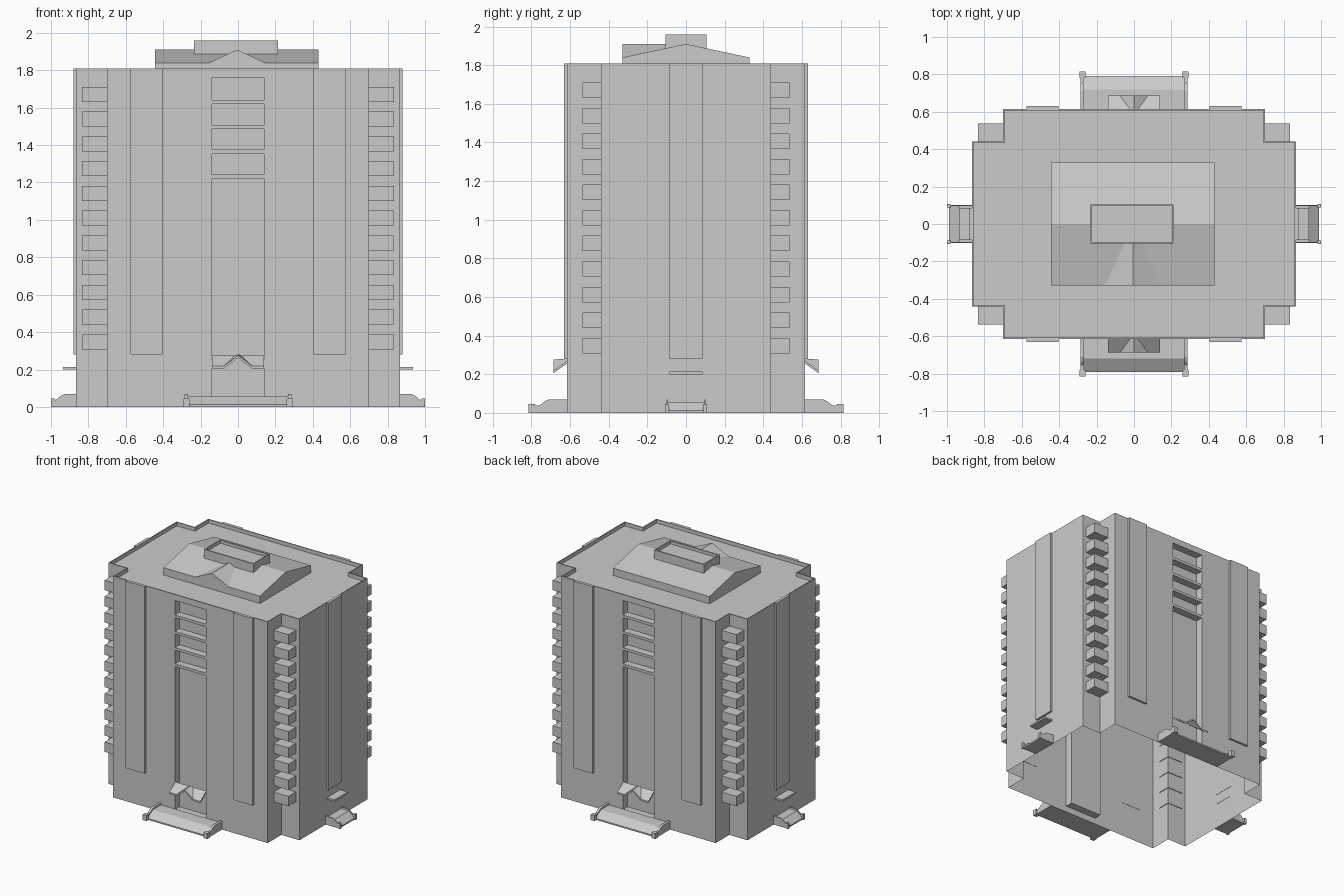
import bpy, bmesh
from math import radians
from mathutils import Matrix

if "Cube" in bpy.data.objects:
    bpy.data.objects.remove(bpy.data.objects["Cube"])


def make(name, verts, faces, turn=0, fix=True):
    """Mesh object from points and faces, turned about z by whole degrees."""
    bm = bmesh.new()
    vs = [bm.verts.new(v) for v in verts]
    for f in faces:
        bm.faces.new([vs[i] for i in f])
    bmesh.ops.remove_doubles(bm, verts=bm.verts, dist=1e-5)
    if fix:
        bmesh.ops.recalc_face_normals(bm, faces=bm.faces)
    bm.transform(Matrix.Rotation(radians(turn), 4, 'Z'))
    me = bpy.data.meshes.new(name)
    bm.to_mesh(me)
    bm.free()
    ob = bpy.data.objects.new(name, me)
    bpy.context.collection.objects.link(ob)
    return ob


def box(name, x0, x1, y0, y1, z0, z1, turn=0):
    v = [(x, y, z) for z in (z0, z1) for x, y in ((x0, y0), (x1, y0), (x1, y1), (x0, y1))]
    f = [(3, 2, 1, 0), (4, 5, 6, 7)] + [(i, (i + 1) % 4, (i + 1) % 4 + 4, i + 4) for i in range(4)]
    return make(name, v, f, turn)


def prism(name, profile, x0, x1, turn=0):
    """Extrude a (y, z) profile along x."""
    n = len(profile)
    v = [(x, y, z) for x in (x0, x1) for y, z in profile]
    f = [tuple(range(n)), tuple(range(n, 2 * n))]
    f += [(i, (i + 1) % n, (i + 1) % n + n, i + n) for i in range(n)]
    return make(name, v, f, turn)


X, Y, NX, NY, TOP, ROOF = 0.865, 0.615, 0.70, 0.44, 1.81, 1.78
RW, RD, RB, RT = 0.14, 0.06, 0.05, 1.76      # recess half width, depth, bottom, top


def outline(d, z):
    q = [(X - d, NY - d), (NX - d, NY - d), (NX - d, Y - d)]
    p = q + [(-x, y) for x, y in q[::-1]]
    p += [(-x, -y) for x, y in p]
    return [(x, y, z) for x, y in p]


# Tower shell: open underneath, notched corners, low parapet, sunken roof
verts = outline(0, 0) + outline(0, TOP) + outline(0.008, TOP) + outline(0.008, ROOF)
faces = [tuple(range(36, 48))]
for ring in range(3):
    for i in range(12):
        if ring == 0 and i in (2, 8):        # front and back walls built below
            continue
        j = (i + 1) % 12
        a = ring * 12
        faces.append((a + i, a + j, a + 12 + j, a + 12 + i))


def wall_quad(a, b, c, d):
    n = len(verts)
    verts.extend((a, b, c, d))
    faces.append((n, n + 1, n + 2, n + 3))


def recess_wall(s):
    """Long wall with a tall central recess; s = -1 front, +1 back."""
    y, yi = s * Y, s * (Y - RD)

    def flat(x0, x1, z0, z1, yy):
        wall_quad((s * x1, yy, z0), (s * x0, yy, z0), (s * x0, yy, z1), (s * x1, yy, z1))
    flat(-NX, -RW, 0, TOP, y)
    flat(RW, NX, 0, TOP, y)
    flat(-RW, RW, 0, RB, y)
    flat(-RW, RW, RT, TOP, y)
    flat(-RW, RW, RB, RT, yi)
    c = [(-RW, RB), (RW, RB), (RW, RT), (-RW, RT)]
    for (xa, za), (xb, zb) in zip(c, c[1:] + c[:1]):
        wall_quad((s * xa, y, za), (s * xb, y, zb), (s * xb, yi, zb), (s * xa, yi, za))


recess_wall(-1)
recess_wall(1)
make("tower_shell", verts, faces)

# Corner balconies, eleven per corner
for sx in (-1, 1):
    for sy in (-1, 1):
        for k in range(11):
            z = 0.308 + k * 0.1323
            xs = sorted((sx * (NX - 0.005), sx * 0.833))
            ys = sorted((sy * (NY - 0.005), sy * 0.537))
            box("corner_balcony", *xs, *ys, z, z + 0.08)


def entrance(half, wall, flat_end, end, turn):
    """Landing, ramp and cheek walls facing -y before turning."""
    w = 0.02 if half < 0.2 else 0.034
    lip = end - w
    prism("entrance_ramp", [(-wall, 0), (-wall, 0.055), (-flat_end, 0.055),
                            (-lip - 0.01, 0.012), (-lip - 0.01, 0)],
          -half + 0.01, half - 0.01, turn)
    cheek = [(-wall, 0), (-wall, 0.07), (-flat_end + 0.01, 0.07),
             (-flat_end - 0.015, 0.058), (-flat_end - 0.035, 0.04), (-lip, 0.037), (-lip, 0)]
    for s in (-1, 1):
        a, b = sorted((s * (half - w + 0.008), s * (half - 0.006)))
        prism("entrance_cheek", cheek, a, b, turn)
        a, b = sorted((s * (half - w), s * half))
        box("entrance_post", a, b, -end, -lip, 0, 0.045, turn)


# Long faces: pilasters, recess ledges, gabled canopy, wide entrance
for turn in (0, 180):
    for x in (-0.575, 0.403):
        box("long_side_pilaster", x, x + 0.172, -0.632, -Y + 0.002, 0.28, TOP, turn)
    for z in (1.62, 1.486, 1.353, 1.22):
        box("recess_ledge", -RW, RW, -Y, -Y + RD, z, z + 0.022, turn)
    front = [(-0.14, 0.205), (-0.075, 0.205), (0, 0.262), (0.075, 0.205), (0.14, 0.205)]
    back = [(-0.14, 0.26), (-0.018, 0.26), (0, 0.268), (0.018, 0.26), (0.14, 0.26)]
    cv = [(x, y, z + h) for h in (0, 0.014)
          for y, row in ((-0.687, front), (-Y + 0.005, back)) for x, z in row]
    cf = [(a + i, a + i + 1, a + i + 6, a + i + 5) for a in (0, 10) for i in range(4)]
    rim = [0, 1, 2, 3, 4, 9, 8, 7, 6, 5]
    cf += [(p, q, q + 10, p + 10) for p, q in zip(rim, rim[1:] + rim[:1])]
    make("gabled_canopy", cv, cf, turn)
    entrance(0.292, Y, 0.72, 0.815, turn)

# Short faces: pilaster, flat canopy, narrow entrance
for turn in (90, 270):
    box("short_side_pilaster", -0.085, 0.085, -0.88, -X + 0.002, 0.28, TOP, turn)
    box("flat_canopy", -0.085, 0.085, -0.935, -X + 0.002, 0.20, 0.214, turn)
    entrance(0.108, X, 0.935, 1.0, turn)

# Penthouse: gable roof with ridge along x, plus a front cross gable
x0, x1, yr, eave, ridge = -0.443, 0.43, 0.33, 1.84, 1.91
prism("penthouse_roof", [(-yr, ROOF), (-yr, eave), (0, ridge), (yr, eave), (yr, ROOF)], x0, x1)
make("front_cross_gable",
     [(-0.155, -yr, eave), (0.145, -yr, eave), (-0.005, -yr, ridge), (-0.005, 0, ridge)],
     [(0, 1, 2), (0, 2, 3), (1, 3, 2), (0, 3, 1)])

# Plant box on the ridge with a thin rim and sunken top
tv = []
for d, z in ((0, 1.87), (0, 1.96), (0.01, 1.96), (0.01, 1.935)):
    tv += [(-0.235 + d, -0.105 + d, z), (0.215 - d, -0.105 + d, z),
           (0.215 - d, 0.105 - d, z), (-0.235 + d, 0.105 - d, z)]
tf = [(3, 2, 1, 0), (12, 13, 14, 15)]
tf += [(r + i, r + (i + 1) % 4, r + 4 + (i + 1) % 4, r + 4 + i) for r in (0, 4, 8) for i in range(4)]
make("rooftop_plant_box", tv, tf)
